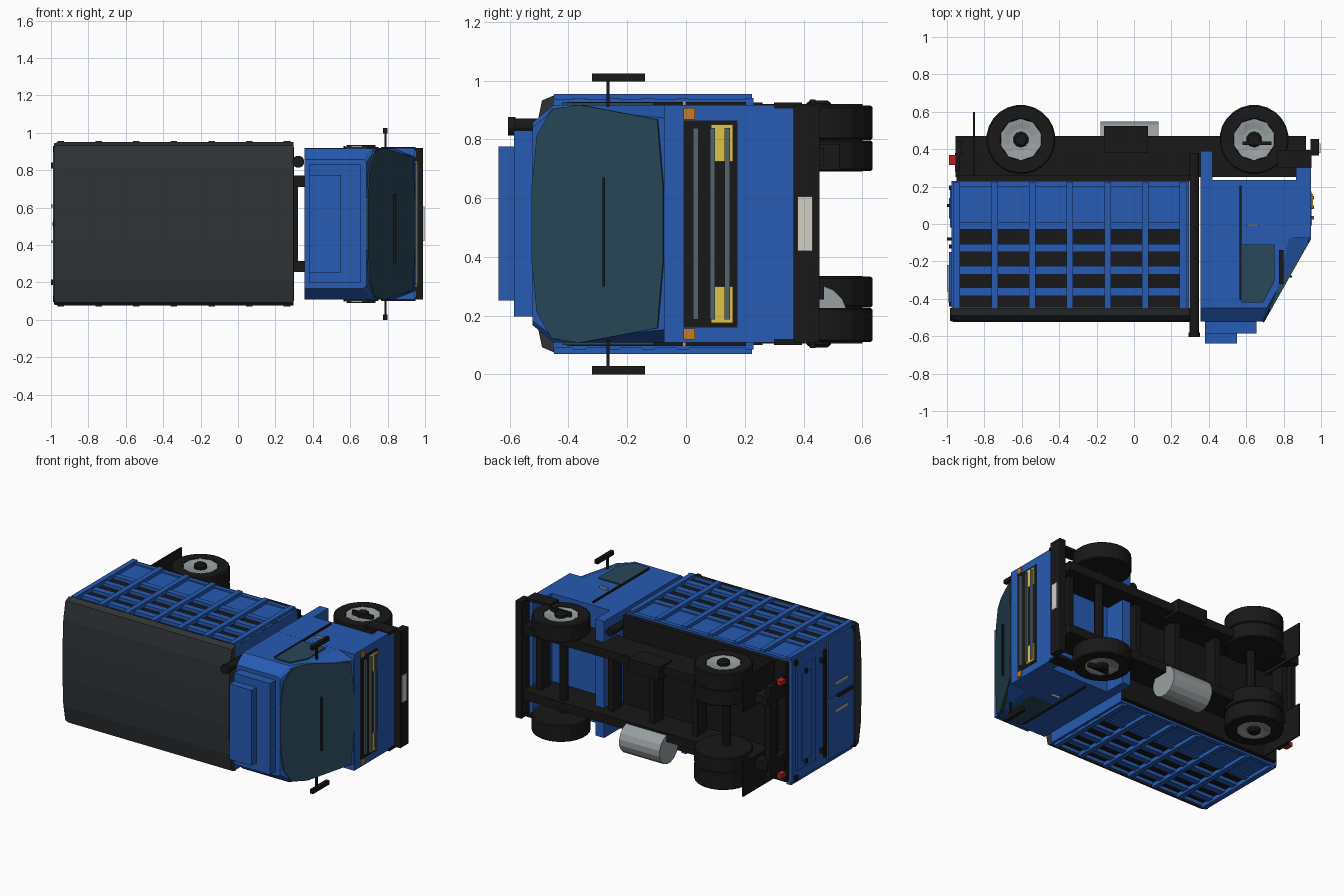
import bpy, bmesh, math
from mathutils import Vector

if "Cube" in bpy.data.objects:
    bpy.data.objects.remove(bpy.data.objects["Cube"])

C = 0.5125  # truck centre plane in z (truck lies on its side, its roof faces -y)

def mat(name, r, g, b):
    m = bpy.data.materials.new(name)
    m.diffuse_color = (r, g, b, 1)
    m.use_nodes = True
    m.node_tree.nodes["Principled BSDF"].inputs["Base Color"].default_value = m.diffuse_color
    return m

BLUE = mat("blue_paint", .02, .105, .45)
BLACK = mat("black_parts", .009, .009, .01)
TARP = mat("tarp_grey", .028, .033, .037)
GLASS = mat("tinted_glass", .022, .065, .1)
STEEL = mat("steel", .32, .35, .36)
BAR = mat("grille_grey", .09, .13, .15)
YELLOW = mat("headlight_yellow", .74, .56, .06)
ORANGE = mat("signal_orange", .55, .2, .02)
RED = mat("tail_red", .5, .015, .015)
IVORY = mat("plate_ivory", .65, .62, .54)

def finish(name, bm, m):
    bmesh.ops.recalc_face_normals(bm, faces=bm.faces)
    me = bpy.data.meshes.new(name)
    bm.to_mesh(me); bm.free()
    me.materials.append(m)
    ob = bpy.data.objects.new(name, me)
    bpy.context.collection.objects.link(ob)
    return ob

def loft(name, rings, m):
    """Join equal-length rings of points and cap both ends."""
    bm = bmesh.new()
    vs = [[bm.verts.new(p) for p in r] for r in rings]
    n = len(vs[0])
    for a, b in zip(vs, vs[1:]):
        for i in range(n):
            bm.faces.new((a[i], a[(i+1) % n], b[(i+1) % n], b[i]))
    bm.faces.new(vs[0]); bm.faces.new(vs[-1])
    return finish(name, bm, m)

def box(name, x, y, z, m, both=False):
    """Box from ranges; both=True adds the opposite-side copy."""
    for z0, z1 in ([z, (2*C-z[1], 2*C-z[0])] if both else [z]):
        loft(name, [[(x[0], y[0], k), (x[1], y[0], k), (x[1], y[1], k), (x[0], y[1], k)]
                    for k in (z0, z1)], m)

def prism_z(name, pts, z, m, both=False):
    for zz in ([z, (2*C-z[1], 2*C-z[0])] if both else [z]):
        loft(name, [[(x, y, k) for x, y in pts] for k in zz], m)

def lathe(name, centre, axis, prof, seg, m):
    """Round part: prof is a list of (radius, offset along axis)."""
    ax = "xyz".index(axis); rings = []
    for r, d in prof:
        ring = []
        for i in range(seg):
            t = 2*math.pi*(i+.5)/seg
            p = [0, 0, 0]
            p[ax] = d; p[(ax+1) % 3] = r*math.cos(t); p[(ax+2) % 3] = r*math.sin(t)
            ring.append(Vector(centre)+Vector(p))
        rings.append(ring)
    return loft(name, rings, m)

# cargo body: dark core, blue lower walls, posts and slats
box("cargo_core", (-.95, .28), (-.46, .02), (.108, .917), BLACK)
box("cargo_lower_body", (-.955, .295), (-.005, .23), (.095, .93), BLUE)
for x in ((-.975, -.94), (.27, .295)):
    box("cargo_end_wall", x, (-.45, .23), (.09, .935), BLUE)
for i in range(7):
    x = -.947 + .2015*i
    box("side_post", (x-.0175, x+.0175), (-.45, .225), (.925, .955), BLUE, True)
for y in ((-.03, .01), (-.15, -.108), (-.27, -.225), (-.385, -.34), (-.452, -.445), (.2, .23)):
    box("side_slat", (-.96, .292), y, (.905, .94), BLUE, True)
box("cargo_floor", (-.95, .3), (.23, .26), (.1, .925), BLACK)

# tarp roof with a shallow dome
half = [(-.45, .437), (-.49, .42), (-.515, .3), (-.525, .1)]
sect = half + [(y, -w) for y, w in reversed(half)]
loft("tarp_roof", [[(x, -.45+(y+.45)*k, C+w*k2) for y, w in sect]
                   for x, k, k2 in ((-.985, .9, .985), (-.96, 1, 1), (.297, 1, 1))], TARP)

# rear tailgate and doors
box("tailgate_panel", (-.985, -.97), (-.02, .19), (.16, .865), BLUE)
box("tailgate_inset", (-.99, -.98), (.03, .14), (.21, .815), BLUE)
box("tailgate_bar", (-.99, -.97), (-.13, -.11), (.14, .885), BLACK)
box("rear_door", (-.988, -.97), (-.43, -.15), (.53, .915), BLUE, True)
box("door_seam", (-.992, -.97), (-.42, -.26), (C-.008, C+.008), BLACK)
box("rear_handle", (-1, -.985), (-.36, -.22), (.6, .615), STEEL, True)
for y in (.195, -.43):
    box("rear_hinge", (-.99, -.97), (y-.012, y+.012), (.895, .93), BLACK, True)
for y in (.1, -.08):
    box("latch", (-1, -.97), (y-.008, y+.008), (.81, .84), BLACK, True)
box("tail_light", (-.988, -.955), (.315, .37), (.82, .85), RED, True)
box("tail_light_bracket", (-.957, -.93), (.28, .38), (.75, .85), BLACK, True)

# chassis
box("frame_rail", (-.955, .92), (.25, .47), (.71, .77), BLACK, True)
for x in (-.9, -.35, -.02, .3, .85):
    box("cross_member", (x-.02, x+.02), (.3, .4), (.3, .725), BLACK)
box("rear_crash_bar", (-.955, -.92), (.37, .44), (.2, .825), BLACK)
box("mudflap", (-.86, -.85), (.25, .6), (.69, .92), BLACK, True)
box("battery_box", (-.16, .075), (.38, .523), (.695, .785), BLACK)
lathe("fuel_tank", (-.025, .445, .2), "x", [(.104, -.155), (.104, .155)], 16, STEEL)

# wheels: single front pair, double rear pair
def tyre(cx, z0, z1, s):
    w = z1-z0
    lathe("tyre", (cx, .452, C+s*z0), "z",
          [(r, s*d) for r, d in ((.178, 0), (.185, .006), (.185, w-.006), (.178, w),
                                 (.112, w), (.105, w-.02))], 24, BLACK)
for s in (-1, 1):
    for cx in (-.605, .642):
        tyre(cx, .286, .402, s)
        lathe("rim", (cx, .452, C+s*.35), "z", [(.112, 0), (.112, s*.05), (.09, s*.047), (.06, s*.04)], 10, STEEL)
        lathe("hub", (cx, .452, C+s*.37), "z", [(.042, 0), (.042, s*.04), (.03, s*.05)], 10, BLACK)
    tyre(-.605, .18, .284, s)
for cx in (-.605, .642):
    lathe("axle", (cx, .42, C), "z", [(.03, -.3), (.03, .3)], 10, BLACK)
box("cab_step", (.58, .735), (.422, .44), (.9, .935), BLACK, True)

# exhaust stack
lathe("exhaust_stack", (.322, 0, .845), "y", [(.027, .38), (.027, -.59)], 12, BLACK)
lathe("exhaust_cap", (.322, 0, .845), "y", [(.033, -.58), (.033, -.605)], 12, BLACK)

# cab: lower side profile, tapering upper cabin, roof cap
prism_z("cab_body", [(.355, .39), (.42, .39), (.42, .235), (.865, .235), (.865, .3), (.94, .3),
                     (.94, -.075), (.355, -.075)], (.108, .917), BLUE)
loft("cab_upper", [[(.355, y, C-w), (xs, y, C-w), (xf, y, C-v), (xf, y, C+v), (xs, y, C+w), (.355, y, C+w)]
                   for y, w, xs, xf, v in ((-.075, .404, .83, .94, .36), (-.36, .404, .76, .779, .39),
                                           (-.45, .404, .71, .728, .385), (-.522, .345, .67, .688, .33))], BLUE)
box("roof_deflector_lower", (.38, .655), (-.585, -.51), (.197, .83), BLUE)
box("roof_deflector_upper", (.38, .55), (-.638, -.58), (.252, .775), BLUE)

# windshield lying on the sloped front
out = [(-.523, .12), (-.505, .3), (-.455, .39), (-.36, .405), (-.095, .355), (-.075, .12)]
out += [(y, -w) for y, w in reversed(out)]
loft("windshield", [[(.94+(y+.075)*.565+o, y-o*.4, C+w) for y, w in out] for o in (-.015, .008)], GLASS)
box("wiper", (.83, .846), (-.285, -.275), (.3, .67), BLACK)

# doors
prism_z("door_window", [(.575, -.11), (.75, -.11), (.75, -.31), (.69, -.42), (.575, -.42)], (.91, .925), GLASS, True)
box("door_seam_strip", (.565, .576), (-.405, .205), (.91, .928), BLACK, True)
box("door_handle", (.605, .665), (-.012, 0), (.91, .932), STEEL, True)
box("mirror", (.775, .8), (-.32, -.14), (.997, 1.025), BLACK, True)
box("mirror_stalk", (.782, .795), (-.27, -.26), (.88, 1.0), BLACK, True)

# front face
box("front_panel", (.92, .945), (-.075, .365), (.108, .917), BLUE)
box("grille", (.94, .95), (-.008, .175), (.16, .865), BLACK)
for y in (.033, .09, .14):
    box("grille_bar", (.945, .963), (y-.009, y+.009), (.187, .838), BAR)
box("headlight", (.945, .957), (.085, .16), (.725, .85), YELLOW, True)
box("turn_signal", (.94, .953), (-.008, .03), (.868, .906), ORANGE, True)
box("front_bumper", (.945, .99), (.365, .455), (.108, .917), BLACK)
box("bumper_corner", (.765, .95), (.3, .395), (.905, .925), BLACK, True)
box("number_plate", (.985, .997), (.38, .43), (.42, .605), IVORY)
